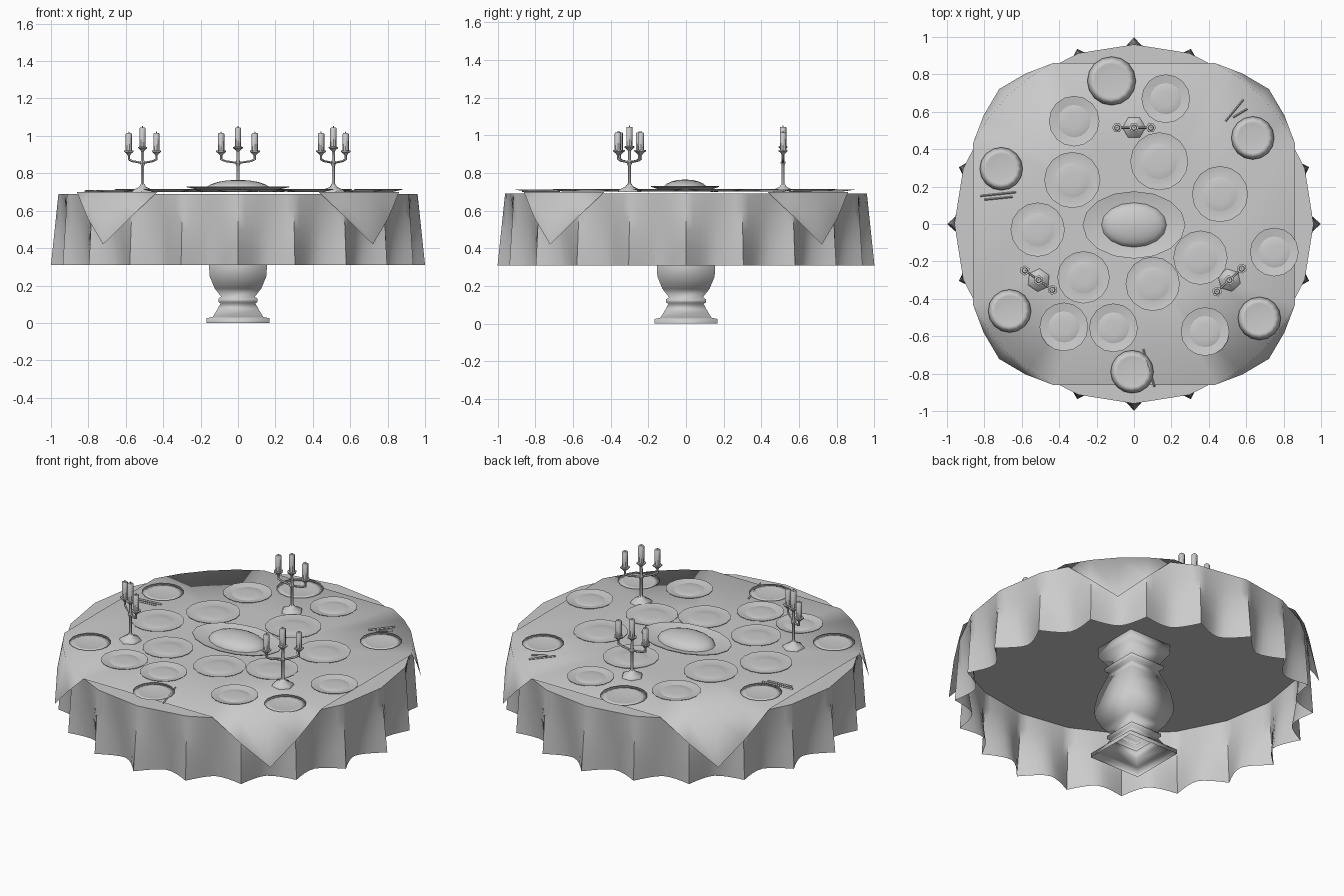
import bpy
from math import cos, sin, pi, radians, sqrt
from mathutils import Matrix, Vector

if "Cube" in bpy.data.objects:
    bpy.data.objects.remove(bpy.data.objects["Cube"])

grey = bpy.data.materials.new("plain grey")
grey.use_nodes = True
COLOUR = (0.6, 0.6, 0.6, 1)
grey.diffuse_color = COLOUR
grey.node_tree.nodes["Principled BSDF"].inputs["Base Color"].default_value = COLOUR


def build(name, verts, faces, angle=None):
    """Make an object; angle limits the smoothing, None smooths everything."""
    mesh = bpy.data.meshes.new(name)
    mesh.from_pydata(verts, [], faces)
    mesh.materials.append(grey)
    obj = bpy.data.objects.new(name, mesh)
    bpy.context.collection.objects.link(obj)
    bpy.ops.object.select_all(action='DESELECT')
    obj.select_set(True)
    bpy.context.view_layer.objects.active = obj
    if angle is None:
        bpy.ops.object.shade_smooth()
    else:
        bpy.ops.object.shade_smooth_by_angle(angle=radians(angle))
    return obj


def lathe(profile, sides, matrix=Matrix(), phase=0.0):
    """Turn a (radius, height) profile, listed from outside bottom to top."""
    verts, faces = [], []
    for r, z in profile:
        for i in range(sides):
            a = phase + 2 * pi * i / sides
            verts.append(matrix @ Vector((r * cos(a), r * sin(a), z)))
    for k in range(len(profile) - 1):
        for i in range(sides):
            j = (i + 1) % sides
            a, b = k * sides, (k + 1) * sides
            faces.append((a + i, a + j, b + j, b + i))
    top = (len(profile) - 1) * sides
    faces.append(tuple(range(top, top + sides)))
    return verts, faces


def rod(p, q, r, sides=6):
    p, q = Vector(p), Vector(q)
    d = q - p
    turn = d.to_track_quat('Z', 'Y').to_matrix().to_4x4()
    return lathe([(r, 0), (r, d.length)], sides, Matrix.Translation(p) @ turn)


def merge(pieces):
    verts, faces = [], []
    for v, f in pieces:
        n = len(verts)
        verts += v
        faces += [tuple(i + n for i in face) for face in f]
    return verts, faces


# Pedestal: square urn, open underneath
urn = [(.168, 0), (.168, .025), (.135, .032), (.112, .07), (.093, .105),
       (.105, .112), (.105, .13), (.09, .14), (.125, .185), (.152, .25),
       (.155, .31), (.14, .4), (.112, .48), (.095, .53), (.115, .54),
       (.115, .56), (.1, .57), (.14, .63), (.14, .688)]
build("pedestal", *lathe([(r * sqrt(2), z) for r, z in urn], 4, phase=pi / 4))

# Lower cloth: flat top with a skirt gathered into sharp folds
FOLDS, SUB, ROWS = 20, 8, 5
TOP, HEM, RADIUS = .69, .31, .96
count = FOLDS * SUB
verts, faces = [], []
for row in range(ROWS):
    t = row / (ROWS - 1)
    for i in range(count):
        fold, step = divmod(i, SUB)
        a = 2 * pi * i / count
        off = 2 * pi / FOLDS * (step / SUB - .5)
        r_top = RADIUS * cos(pi / FOLDS) / cos(off)
        nearest = (fold + (step > SUB / 2)) % FOLDS
        peak = 1.0 if nearest % 5 == 0 else .985
        s = min(step, SUB - step) / (SUB / 2)
        r_hem = .89 + (peak - .89) * (1 - s) ** 1.7
        r = r_top + (r_hem - r_top) * t
        verts.append((r * cos(a), r * sin(a), TOP + (HEM - TOP) * t))
for row in range(ROWS - 1):
    for i in range(count):
        j = (i + 1) % count
        a, b = row * count, (row + 1) * count
        faces.append((a + i, b + i, b + j, a + j))
faces.append(tuple(range(count)))
build("lower_cloth", verts, faces, 40)

# Upper cloth: square sheet whose corners hang over the edge
START = 26.6
angles = [radians(q * 90 + START + (90 - 2 * START) * k / 4)
          for q in range(4) for k in range(5)]
n = len(angles)
verts, faces = [(0, 0, .7)], []
for r in (.45, RADIUS + .003):
    verts += [(r * cos(a), r * sin(a), .7) for a in angles]
for i in range(n):
    j = (i + 1) % n
    faces += [(0, 1 + i, 1 + j), (1 + i, 1 + n + i, 1 + n + j, 1 + j)]
for q in range(4):
    first = len(verts)
    for k in (1, 2, 3):
        a, drop = angles[q * 5 + k], 1 - abs(k - 2) / 2
        r = RADIUS + .003 + .057 * drop
        verts.append((r * cos(a), r * sin(a), .7 - .28 * drop))
    e = 1 + n + q * 5
    faces += [(e, first, e + 1), (e + 1, first, first + 1, e + 2),
              (e + 2, first + 1, first + 2, e + 3), (e + 3, first + 2, e + 4)]
build("upper_cloth", verts, faces)

# Served plates: raised rim round a filled well
served = [(.17, .67, .13), (-.32, .55, .135), (-.33, .235, .15), (.135, .335, .155),
          (.46, .16, .15), (-.515, -.03, .145), (-.27, -.285, .14), (.1, -.32, .145),
          (.355, -.18, .145), (.75, -.15, .13), (-.375, -.55, .13),
          (-.11, -.555, .13), (.38, -.575, .13)]
RIM = [(.6, .001), (1, .013), (1, .015), (.64, .007)]
for x, y, r in served:
    place = Matrix.Translation((x, y, .7)) @ Matrix.Diagonal((r, r, 1, 1))
    build("served_plate", *lathe(RIM + [(.6, .009), (.3, .011)], 16, place), 30)

# Empty plates: plain shallow dishes
empty = [(-.12, .765, .13), (.635, .46, .115), (-.71, .295, .115),
         (-.665, -.465, .115), (.67, -.505, .115), (-.01, -.79, .115)]
for x, y, r in empty:
    place = Matrix.Translation((x, y, .7)) @ Matrix.Diagonal((r, r, 1, 1))
    build("empty_plate", *lathe([(.5, .001), (1, .011), (.7, .006), (.35, .003)], 16, place))

# Central oval platter and its domed roast
oval = Matrix.Translation((0, -.005, .7)) @ Matrix.Diagonal((.275, .18, 1, 1))
build("platter", *lathe([(.6, .002), (1, .026), (1, .03), (.66, .014)], 16, oval), 30)
dome = Matrix.Translation((0, -.005, .712)) @ Matrix.Diagonal((.175, .12, .053, 1))
build("roast", *lathe([(cos(a), sin(a)) for a in (0, .3, .6, .9, 1.2, 1.5)], 16, dome))

# Candelabra: hexagonal foot, stem, two side arms, three candles
CUP = [(.006, -.02), (.014, -.01), (.027, 0), (.027, .006), (.016, .008)]
for x, y, turn in [(0, .515, 0), (-.51, -.3, -35), (.51, -.3, 43)]:
    place = Matrix.Translation((x, y, .7)) @ Matrix.Rotation(radians(turn), 4, 'Z')
    metal = [lathe([(.062, 0), (.055, .012), (.02, .028), (.009, .045), (.009, .14),
                    (.016, .155), (.009, .17), (.008, .24)], 6)]
    wax = []
    for side in (-1, 0, 1):
        px, pz = side * .09, .215 if side else .235
        if side:
            metal += [rod((0, 0, .155), (px * .75, 0, .165), .006),
                      rod((px * .75, 0, .165), (px, 0, .175), .006),
                      rod((px, 0, .17), (px, 0, pz), .006)]
        spot = Matrix.Translation((px, 0, pz))
        metal.append(lathe(CUP, 6, spot))
        height = .1 if side else .11
        wax.append(lathe([(.017, .005), (.017, height - .005), (.013, height),
                          (.003, height), (.002, height + .008)], 8, spot))
    for name, pieces in (("candelabrum", metal), ("candles", wax)):
        build(name, *merge(pieces), 40).matrix_world = place

# Cutlery: thin rods lying beside the plates
cutlery = [(.49, .55, .585, .665), (.53, .57, .605, .615), (.05, -.67, .11, -.87),
           (-.63, .17, -.82, .15), (-.65, .145, -.8, .13)]
for x0, y0, x1, y1 in cutlery:
    build("cutlery", *rod((x0, y0, .704), (x1, y1, .704), .005, 4), 30)
